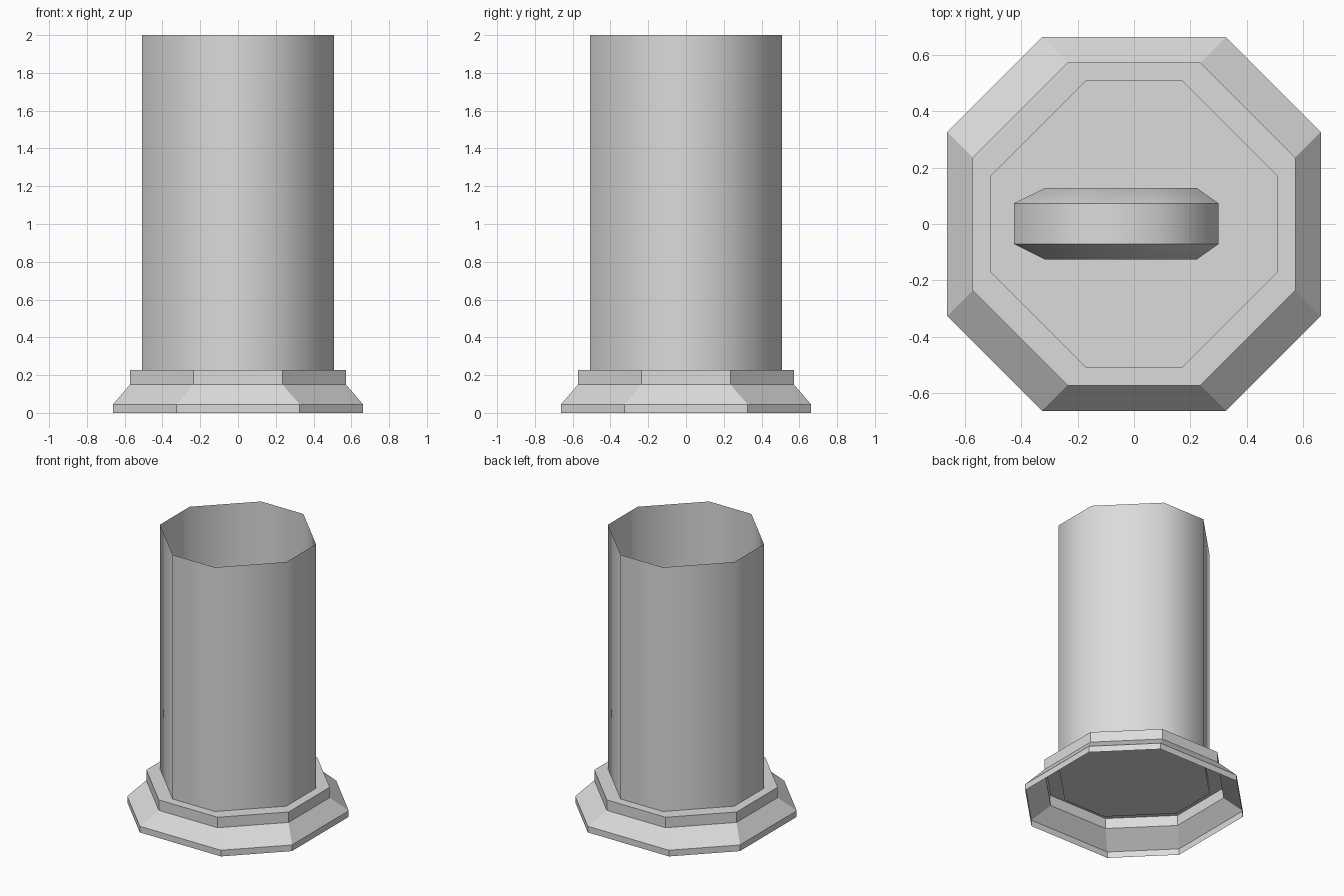
import bpy, math

cube = bpy.data.objects.get("Cube")
if cube:
    bpy.data.objects.remove(cube, do_unlink=True)

# One pale grey for everything
grey = bpy.data.materials.new("pale_grey")
grey.use_nodes = True
colour = (0.71, 0.71, 0.71, 1.0)
grey.diffuse_color = colour
grey.node_tree.nodes["Principled BSDF"].inputs["Base Color"].default_value = colour


def octagon(half, cut, z):
    """Square of the given half width with its corners cut off, anticlockwise."""
    inner = half - cut
    corner = [(half, -inner), (half, inner)]
    points = []
    for k in range(4):
        c, s = round(math.cos(k * math.pi / 2)), round(math.sin(k * math.pi / 2))
        points += [(c * x - s * y, s * x + c * y, z) for x, y in corner]
    return points


def wheel_ring(scale, y, sides=8):
    """Off-centre ring around the y axis with upright end facets."""
    radius = 0.363 / math.cos(math.pi / sides)
    angles = [2 * math.pi * (i + 0.5) / sides for i in range(sides)]
    return [(scale * (radius * math.sin(a) - 0.063), y, scale * radius * math.cos(a))
            for a in angles]


def loft(name, rings, cap_start=False, cap_end=False, smooth_angle=None):
    """Skin a stack of equal-sized rings, optionally closing the ends."""
    n = len(rings[0])
    verts = [p for ring in rings for p in ring]
    faces = [(r * n + i, r * n + (i + 1) % n, (r + 1) * n + (i + 1) % n, (r + 1) * n + i)
             for r in range(len(rings) - 1) for i in range(n)]
    if cap_start:
        faces.append(tuple(reversed(range(n))))
    if cap_end:
        faces.append(tuple(range(len(verts) - n, len(verts))))
    mesh = bpy.data.meshes.new(name)
    mesh.from_pydata(verts, [], faces)
    mesh.materials.append(grey)
    obj = bpy.data.objects.new(name, mesh)
    bpy.context.collection.objects.link(obj)
    if smooth_angle:
        bpy.ops.object.select_all(action='DESELECT')
        obj.select_set(True)
        bpy.context.view_layer.objects.active = obj
        bpy.ops.object.shade_smooth_by_angle(angle=math.radians(smooth_angle))
    return obj


# Stepped plinth: hollow underneath, with a flat ledge around the shaft
plinth_profile = [(0.662, 0.336, 0.0), (0.662, 0.336, 0.045), (0.572, 0.336, 0.15),
                  (0.572, 0.336, 0.226), (0.508, 0.338, 0.226)]
loft("plinth", [octagon(*step) for step in plinth_profile])

# Eight-sided shaft, open at the top, with its floor sunk into the plinth
loft("shaft", [octagon(0.508, 0.338, z) for z in (0.188, 2.0)],
     cap_start=True, smooth_angle=60)

# Bevelled wheel standing upright inside the shaft
wheel_profile = [(0.74, -0.126), (1.0, -0.071), (1.0, 0.073), (0.74, 0.128)]
wheel = loft("inner_wheel", [wheel_ring(scale, y) for scale, y in wheel_profile],
             cap_start=True, cap_end=True, smooth_angle=50)
wheel.location.z = 0.56
